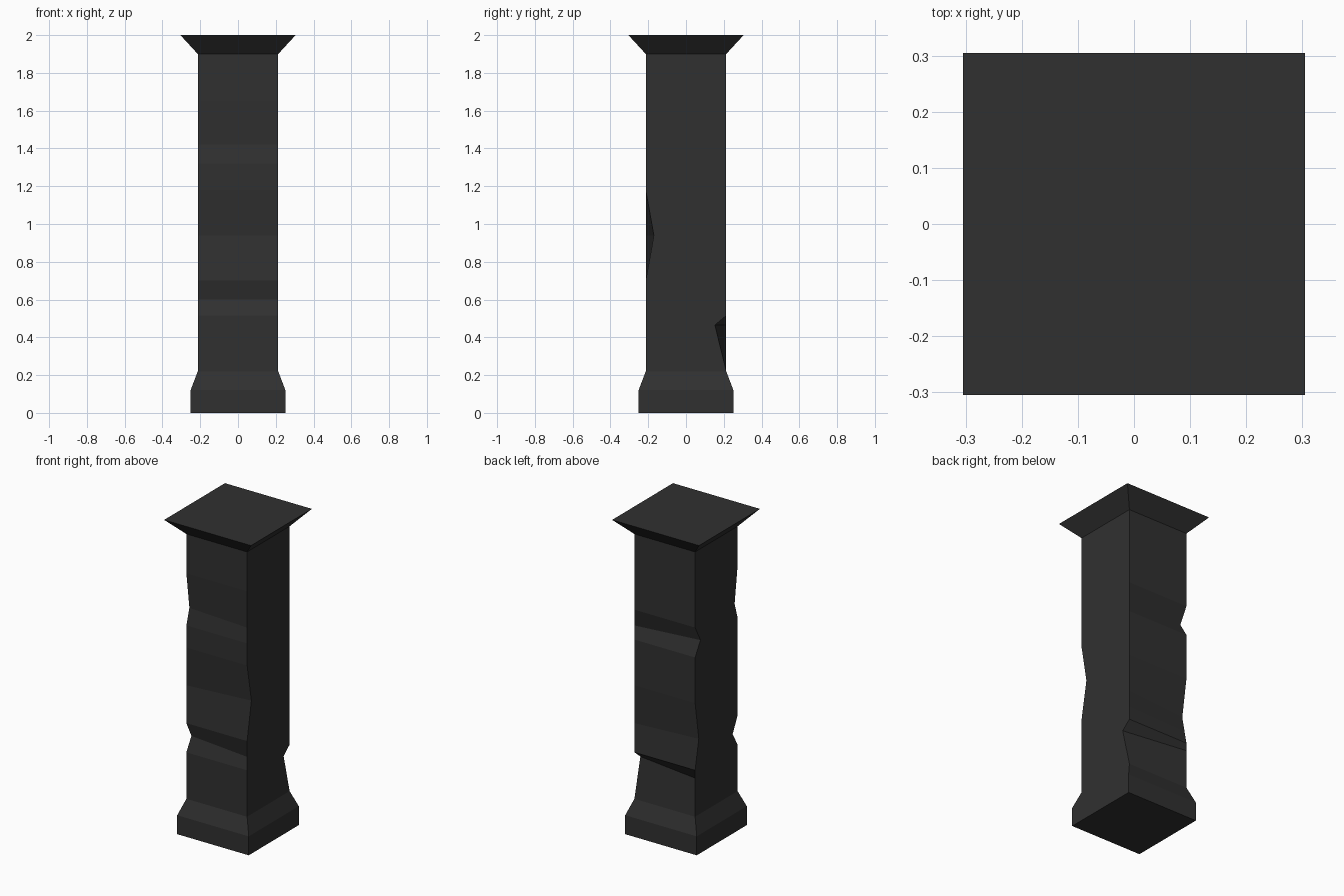
import bpy, bmesh

if "Cube" in bpy.data.objects:
    bpy.data.objects.remove(bpy.data.objects["Cube"])

# Square rings from the ground up: (height, half width)
rings = [(0, .251), (.12, .251), (.22, .213)]
levels = [.465, .515, .60, .70, .94, 1.18, 1.23, 1.32, 1.42, 1.65]
rings += [(z, .213) for z in levels]
rings += [(1.90, .213), (2.0, .305)]

# Worn chips: height -> {corner (x sign, y sign): depth cut inward along y}
chips = {
    .465: {(1, 1): .06},
    .60: {(-1, -1): .05},
    .70: {(-1, 1): .037},
    .94: {(1, -1): .043},
    1.32: {(-1, 1): .054},
    1.42: {(-1, -1): .03},
}
# Undamaged heights per corner; other heights lie on the straight slope between these
corners = [(-1, -1), (1, -1), (1, 1), (-1, 1)]
keys = {
    (-1, -1): [(.515, 0), (.60, .05), (.70, 0), (1.32, 0), (1.42, .03), (1.65, 0)],
    (1, -1): [(.70, 0), (.94, .043), (1.18, 0)],
    (1, 1): [(.22, 0), (.465, .06), (.515, 0)],
    (-1, 1): [(.515, 0), (.70, .037), (.94, 0), (1.23, 0), (1.32, .054), (1.42, 0)],
}


def chip_depth(corner, z):
    for (z0, d0), (z1, d1) in zip(keys[corner], keys[corner][1:]):
        if z0 <= z <= z1:
            return d0 + (d1 - d0) * (z - z0) / (z1 - z0)
    return 0


# Stone column: base, chipped shaft and flared cap as one closed skin
bm = bmesh.new()
loops = []
for z, h in rings:
    loops.append([bm.verts.new((sx * h, sy * (h - chip_depth((sx, sy), z)), z))
                  for sx, sy in corners])
for low, high in zip(loops, loops[1:]):
    for i in range(4):
        j = (i + 1) % 4
        bm.faces.new((low[i], low[j], high[j], high[i]))
bm.faces.new(loops[0][::-1])
bm.faces.new(loops[-1])
bmesh.ops.recalc_face_normals(bm, faces=bm.faces)

mesh = bpy.data.meshes.new("stone_column")
bm.to_mesh(mesh)
bm.free()
column = bpy.data.objects.new("stone_column", mesh)
bpy.context.collection.objects.link(column)

# Dark stone colour
stone = bpy.data.materials.new("dark_stone")
stone.diffuse_color = (.03, .03, .03, 1)
stone.use_nodes = True
stone.node_tree.nodes["Principled BSDF"].inputs["Base Color"].default_value = stone.diffuse_color
mesh.materials.append(stone)
